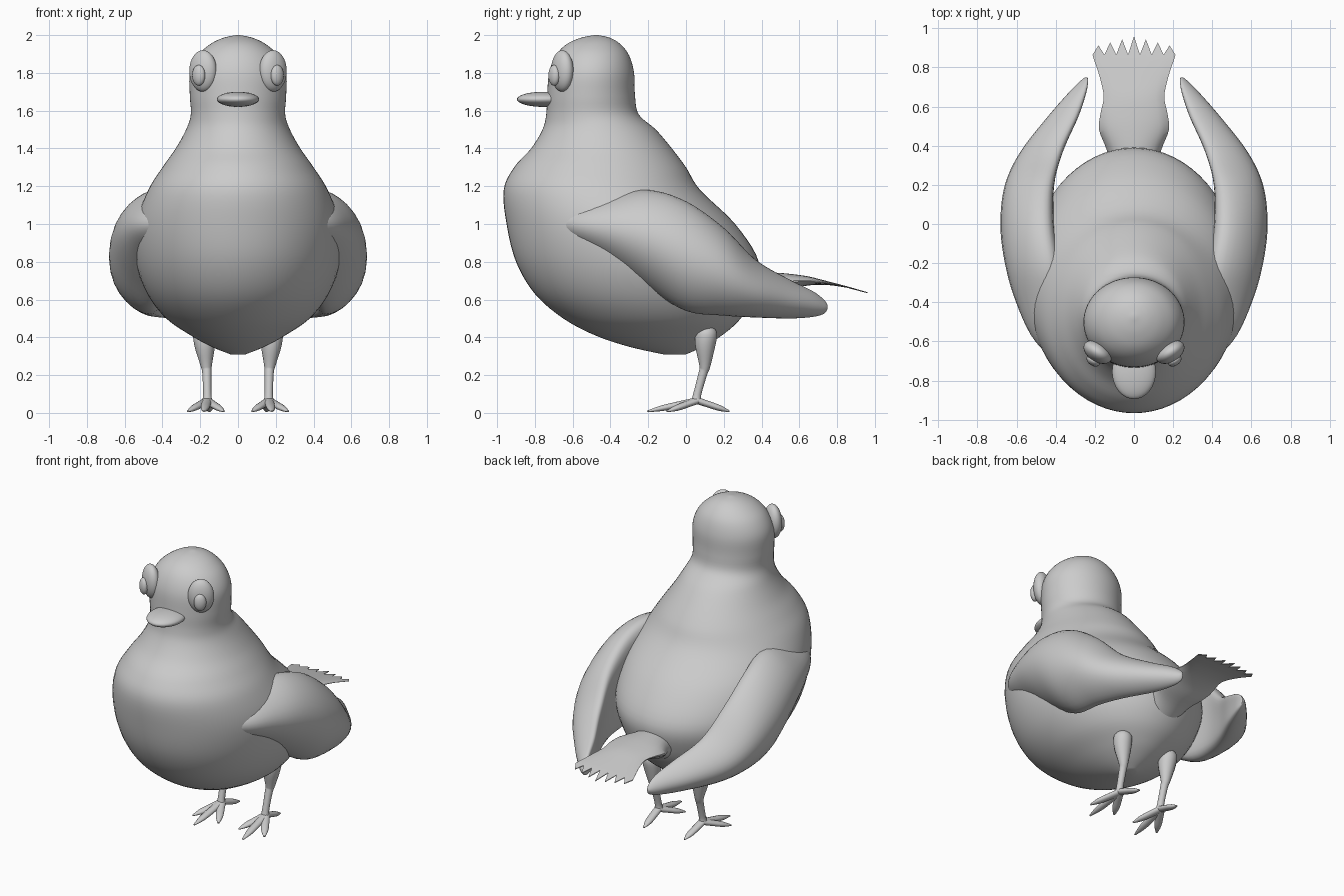
import bpy, bmesh
from math import sin, cos, pi, radians
from mathutils import Vector, Matrix

cube = bpy.data.objects.get("Cube")
if cube:
    bpy.data.objects.remove(cube, do_unlink=True)

grey = bpy.data.materials.new("plain_grey")
grey.use_nodes = True
grey.diffuse_color = (0.6, 0.6, 0.6, 1)
grey.node_tree.nodes["Principled BSDF"].inputs["Base Color"].default_value = grey.diffuse_color


def finish(name, bm, sharp=50):
    bmesh.ops.recalc_face_normals(bm, faces=bm.faces)
    mesh = bpy.data.meshes.new(name)
    bm.to_mesh(mesh)
    bm.free()
    mesh.materials.append(grey)
    obj = bpy.data.objects.new(name, mesh)
    bpy.context.collection.objects.link(obj)
    bpy.ops.object.select_all(action='DESELECT')
    obj.select_set(True)
    bpy.context.view_layer.objects.active = obj
    bpy.ops.object.shade_smooth_by_angle(angle=radians(sharp))
    return obj


def spline(rows, steps=5):
    """Smooth curve through rows of numbers."""
    pts = [Vector(r) for r in rows]
    out = []
    for i in range(len(pts) - 1):
        p0, p1, p2 = pts[max(i - 1, 0)], pts[i], pts[i + 1]
        p3 = pts[min(i + 2, len(pts) - 1)]
        for k in range(steps):
            t = k / steps
            out.append(p1 + (p2 - p0) * (t / 2)
                       + (p0 * 2 - p1 * 5 + p2 * 4 - p3) * (t * t / 2)
                       + (p1 * 3 - p0 - p2 * 3 + p3) * (t ** 3 / 2))
    return out + [pts[-1]]


def loft(name, rings, sharp=50):
    """Skin closed rings of equal length and cap both ends."""
    bm = bmesh.new()
    rows = [[bm.verts.new(p) for p in ring] for ring in rings]
    n = len(rows[0])
    for a, b in zip(rows, rows[1:]):
        for i in range(n):
            j = (i + 1) % n
            bm.faces.new((a[i], a[j], b[j], b[i]))
    bm.faces.new(rows[0])
    bm.faces.new(rows[-1])
    return finish(name, bm, sharp)


def angles(n):
    return [2 * pi * i / n for i in range(n)]


def ellipsoid(name, centre, radii, turn=0):
    bm = bmesh.new()
    bmesh.ops.create_uvsphere(bm, u_segments=32, v_segments=20, radius=1)
    bm.transform(Matrix.Translation(centre) @ Matrix.Rotation(turn, 4, 'Z')
                 @ Matrix.Diagonal((*radii, 1)))
    return finish(name, bm)


def tube(name, rows, flat=1):
    """Round limb through rows of x, y, z, radius."""
    path = spline(rows, 4)
    rings = []
    for i, p in enumerate(path):
        along = (path[min(i + 1, len(path) - 1)] - path[max(i - 1, 0)]).xyz.normalized()
        side = along.cross(Vector((0, 0, 1)) if abs(along.z) < 0.8 else Vector((0, 1, 0))).normalized()
        up = side.cross(along)
        rings.append([p.xyz + (side * cos(a) + up * sin(a) * flat) * p.w for a in angles(14)])
    return loft(name, rings)


# Body and head: height, front, back, half width
body = [(0.31, -0.12, 0.0, 0.04), (0.35, -0.3, 0.09, 0.14), (0.41, -0.48, 0.19, 0.25),
        (0.5, -0.65, 0.29, 0.38), (0.63, -0.8, 0.36, 0.48), (0.8, -0.9, 0.385, 0.54),
        (1.0, -0.95, 0.26, 0.54), (1.18, -0.965, 0.075, 0.475), (1.3, -0.91, 0.0, 0.4),
        (1.4, -0.82, -0.075, 0.33), (1.5, -0.76, -0.16, 0.275), (1.58, -0.74, -0.25, 0.25),
        (1.68, -0.735, -0.27, 0.255), (1.8, -0.725, -0.275, 0.255), (1.89, -0.69, -0.3, 0.215),
        (1.95, -0.635, -0.345, 0.15), (1.985, -0.56, -0.4, 0.08), (2.0, -0.485, -0.465, 0.01)]
rings = []
for z, front, back, w in spline(body):
    mid, half = (front + back) / 2, (back - front) / 2
    rings.append([(w * cos(a), mid + half * sin(a), z) for a in angles(64)])
loft("body", rings)

# Tail: y, half width, bottom, top; the last ring is toothed
tail = [(0.28, 0.12, 0.52, 0.74), (0.38, 0.14, 0.58, 0.745), (0.48, 0.178, 0.62, 0.742),
        (0.56, 0.172, 0.655, 0.735), (0.65, 0.155, 0.675, 0.722),
        (0.75, 0.175, 0.677, 0.697), (0.85, 0.208, 0.663, 0.671)]
COLS = 15
cols = [2 * c / (COLS - 1) - 1 for c in range(COLS)]
rings = []
for y, w, low, high in spline(tail, 4):
    mid, half = (low + high) / 2, (high - low) / 2
    arch = [half * max(0.1, (1 - u * u) ** 0.5) for u in cols]
    ring = [(w * u, y, mid + h) for u, h in zip(cols, arch)]
    rings.append(ring + [(x, y, 2 * mid - z) for x, y, z in reversed(ring)])
reach = [0.875 + (0.085 - 0.055 * abs(u) if c % 2 else -0.01) for c, u in enumerate(cols)]
top = [(0.212 * u, y, 0.667 - 0.28 * (y - 0.86)) for u, y in zip(cols, reach)]
rings.append(top + [(x, y, z - 0.005) for x, y, z in reversed(top)])
loft("tail", rings, 40)

# Beak
ellipsoid("beak", (0, -0.755, 1.66), (0.112, 0.14, 0.04))

# Wing sections: y, inner x, outer x, bottom, top
wing = [(-0.76, 0.28, 0.33, 0.97, 1.03), (-0.6, 0.35, 0.505, 0.9, 1.09),
        (-0.4, 0.36, 0.603, 0.79, 1.15), (-0.2, 0.38, 0.66, 0.66, 1.18),
        (0.0, 0.41, 0.683, 0.54, 1.12), (0.2, 0.41, 0.66, 0.515, 0.98),
        (0.37, 0.365, 0.58, 0.505, 0.81), (0.55, 0.285, 0.44, 0.5, 0.705),
        (0.67, 0.245, 0.335, 0.508, 0.645), (0.73, 0.235, 0.275, 0.525, 0.6),
        (0.75, 0.238, 0.25, 0.55, 0.57)]
for side, s in (("left", 1), ("right", -1)):
    rings = []
    for y, inner, outer, low, high in spline(wing):
        xc, xr, zc, zr = (inner + outer) / 2, (outer - inner) / 2, (low + high) / 2, (high - low) / 2
        rings.append([(s * (xc + xr * (cos(a) - 0.6 * sin(a) ** 2)), y, zc + zr * sin(a))
                      for a in angles(32)])
    loft(side + "_wing", rings)

    # Eye and pupil
    ellipsoid(side + "_eye", (s * 0.185, -0.655, 1.81), (0.08, 0.05, 0.11), s * radians(32))
    ellipsoid(side + "_pupil", (s * 0.208, -0.698, 1.787), (0.038, 0.026, 0.055), s * radians(35))

    # Leg with a thick thigh
    tube(side + "_leg", [(s * 0.18, 0.11, 0.46, 0.02), (s * 0.18, 0.11, 0.43, 0.055),
                         (s * 0.176, 0.102, 0.36, 0.055), (s * 0.168, 0.1, 0.25, 0.03),
                         (s * 0.165, 0.09, 0.21, 0.024), (s * 0.163, 0.06, 0.1, 0.022),
                         (s * 0.163, 0.055, 0.06, 0.028)])
    # Three front toes and one back toe
    for label, tx, ty in (("inner", 0.075, -0.1), ("middle", 0.18, -0.205),
                          ("outer", 0.265, -0.1), ("back", 0.15, 0.23)):
        start, tip = Vector((s * 0.163, 0.06, 0.065)), Vector((s * tx, ty, 0.008))
        rows = [(*start.lerp(tip, t), r) for t, r in
                ((0, 0.026), (0.35, 0.025), (0.7, 0.022), (1, 0.006))]
        tube(side + "_" + label + "_toe", rows, 0.7)
